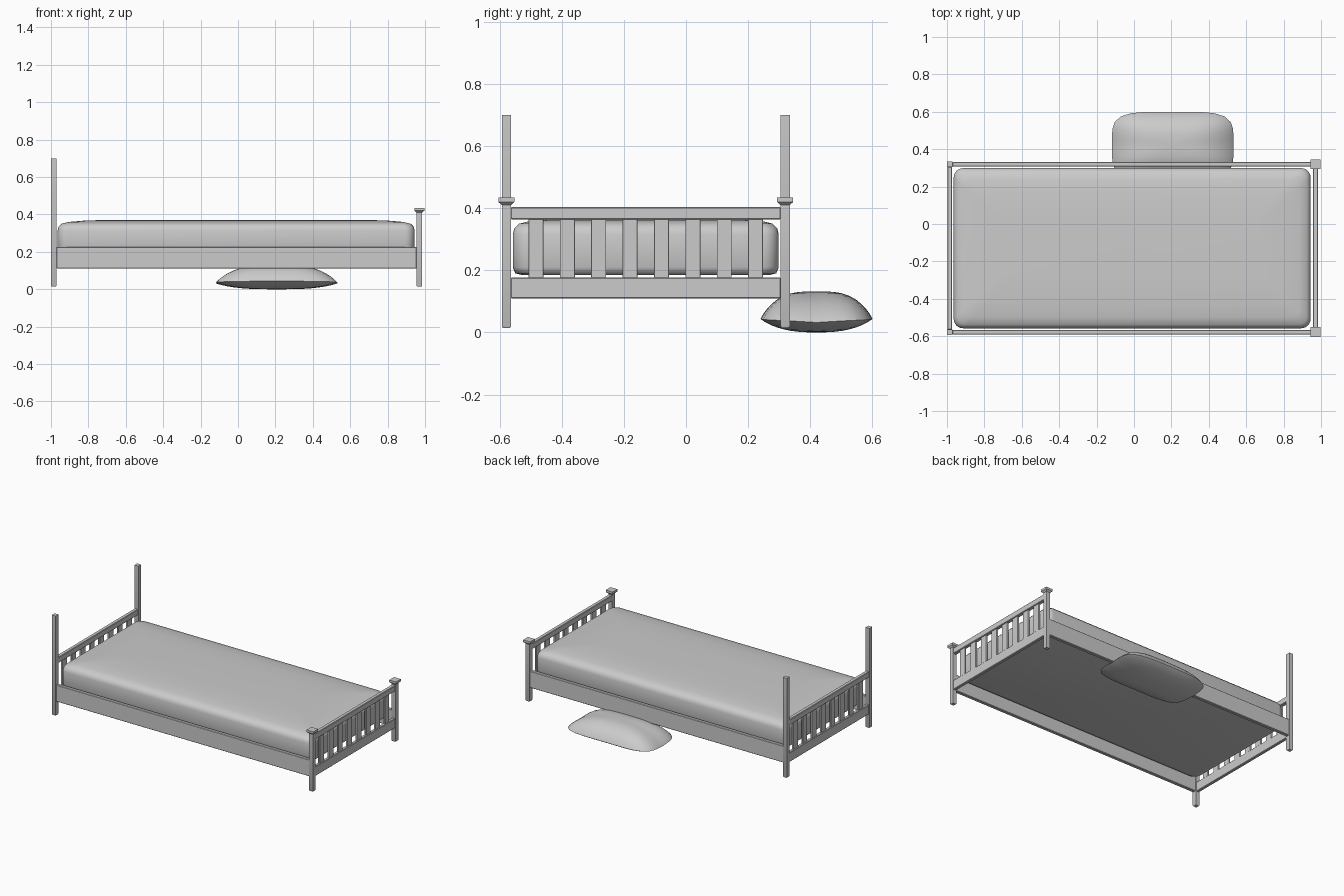
import bpy, bmesh, math

old = bpy.data.objects.get("Cube")
if old:
    bpy.data.objects.remove(old, do_unlink=True)

GREY = 0.6
grey = bpy.data.materials.new("plain grey")
grey.use_nodes = True
grey.diffuse_color = (GREY, GREY, GREY, 1)
grey.node_tree.nodes["Principled BSDF"].inputs["Base Color"].default_value = (GREY, GREY, GREY, 1)


def finish(name, bm, angle=35):
    bmesh.ops.recalc_face_normals(bm, faces=bm.faces)
    mesh = bpy.data.meshes.new(name)
    bm.to_mesh(mesh)
    bm.free()
    mesh.materials.append(grey)
    obj = bpy.data.objects.new(name, mesh)
    bpy.context.collection.objects.link(obj)
    bpy.ops.object.select_all(action='DESELECT')
    obj.select_set(True)
    bpy.context.view_layer.objects.active = obj
    bpy.ops.object.shade_smooth_by_angle(angle=math.radians(angle))
    return obj


def box(name, x, y, z, bevel=0.003):
    """Box from (low, high) ranges with softened edges."""
    bm = bmesh.new()
    bmesh.ops.create_cube(bm, size=1)
    for v in bm.verts:
        v.co = [lo + (c + 0.5) * (hi - lo) for c, (lo, hi) in zip(v.co, (x, y, z))]
    bmesh.ops.bevel(bm, geom=bm.edges[:], offset=bevel, segments=1, affect='EDGES')
    return finish(name, bm, 20)


def loft(name, rings, angle=35):
    """Skin a stack of equal-length point rings and close both ends."""
    bm = bmesh.new()
    loops = [[bm.verts.new(p) for p in ring] for ring in rings]
    n = len(loops[0])
    for a, b in zip(loops, loops[1:]):
        for i in range(n):
            j = (i + 1) % n
            bm.faces.new((a[i], a[j], b[j], b[i]))
    bm.faces.new(loops[0])
    bm.faces.new(loops[-1])
    return finish(name, bm, angle)


def square_ring(x, y, half, z):
    return [(x + a * half, y + b * half, z) for a, b in ((-1, -1), (1, -1), (1, 1), (-1, 1))]


def round_rect(cx, cy, hx, hy, r, z, steps=6):
    pts = []
    for k, (sx, sy) in enumerate(((1, 1), (-1, 1), (-1, -1), (1, -1))):
        for i in range(steps + 1):
            t = math.pi / 2 * (k + i / steps)
            pts.append((cx + sx * (hx - r) + r * math.cos(t),
                        cy + sy * (hy - r) + r * math.sin(t), z))
    return pts


HEAD, FOOT = -0.985, 0.97
FRONT, BACK = -0.578, 0.319
MID = (FRONT + BACK) / 2

# Posts: plain tall ones at the head, short capped ones at the foot
for side, y in (("front", FRONT), ("back", BACK)):
    loft(f"head_post_{side}", [square_ring(HEAD, y, h, z) for h, z in
                               ((0.012, 0.015), (0.015, 0.02), (0.015, 0.70))])
    loft(f"foot_post_{side}", [square_ring(FOOT, y, h, z) for h, z in
                               ((0.012, 0.015), (0.015, 0.02), (0.015, 0.41),
                                (0.026, 0.42), (0.026, 0.435))])
    # Long side rails
    box(f"side_rail_{side}", (HEAD + 0.014, FOOT - 0.014), (y - 0.012, y + 0.012), (0.112, 0.227))

# Slatted end panels
for end, x in (("head", HEAD), ("foot", FOOT)):
    span = (FRONT + 0.014, BACK - 0.014)
    box(f"{end}_lower_rail", (x - 0.011, x + 0.011), span, (0.11, 0.176))
    box(f"{end}_top_rail", (x - 0.013, x + 0.013), span, (0.364, 0.404))
    for i in range(8):
        y = MID + (i - 3.5) * 0.101
        box(f"{end}_slat_{i + 1}", (x - 0.006, x + 0.006), (y - 0.024, y + 0.024), (0.17, 0.37), 0.001)

# Mattress with rounded corners and a gently crowned top
profile = ((0.03, 0.185), (0.008, 0.19), (0, 0.21), (0, 0.315), (0.005, 0.335),
           (0.02, 0.35), (0.06, 0.36), (0.14, 0.367), (0.26, 0.371))
loft("mattress", [round_rect(-0.01, MID, 0.954 - d, 0.428 - d, max(0.05 - d * 0.1, 0.02), z)
                  for d, z in profile], 60)

# Pillow on the floor: puffed top, shallow belly, pinched edge
bm = bmesh.new()
bmesh.ops.create_uvsphere(bm, u_segments=40, v_segments=20, radius=1)
for v in bm.verts:
    r = min(1, math.hypot(v.co.x, v.co.y))
    t = math.atan2(v.co.y, v.co.x)
    c, s = math.cos(t), math.sin(t)
    k = r / (abs(c) ** 4.5 + abs(s) ** 4.5) ** (1 / 4.5)
    puff = (1 - r ** 3) ** 0.9
    rim = 0.032 + 0.012 * r * r * abs(s)
    z = rim + (0.1 * puff if v.co.z > 0 else -0.032 * puff)
    v.co = (0.207 + 0.325 * k * c, 0.42 + 0.18 * k * s, z)
finish("pillow", bm, 60)
